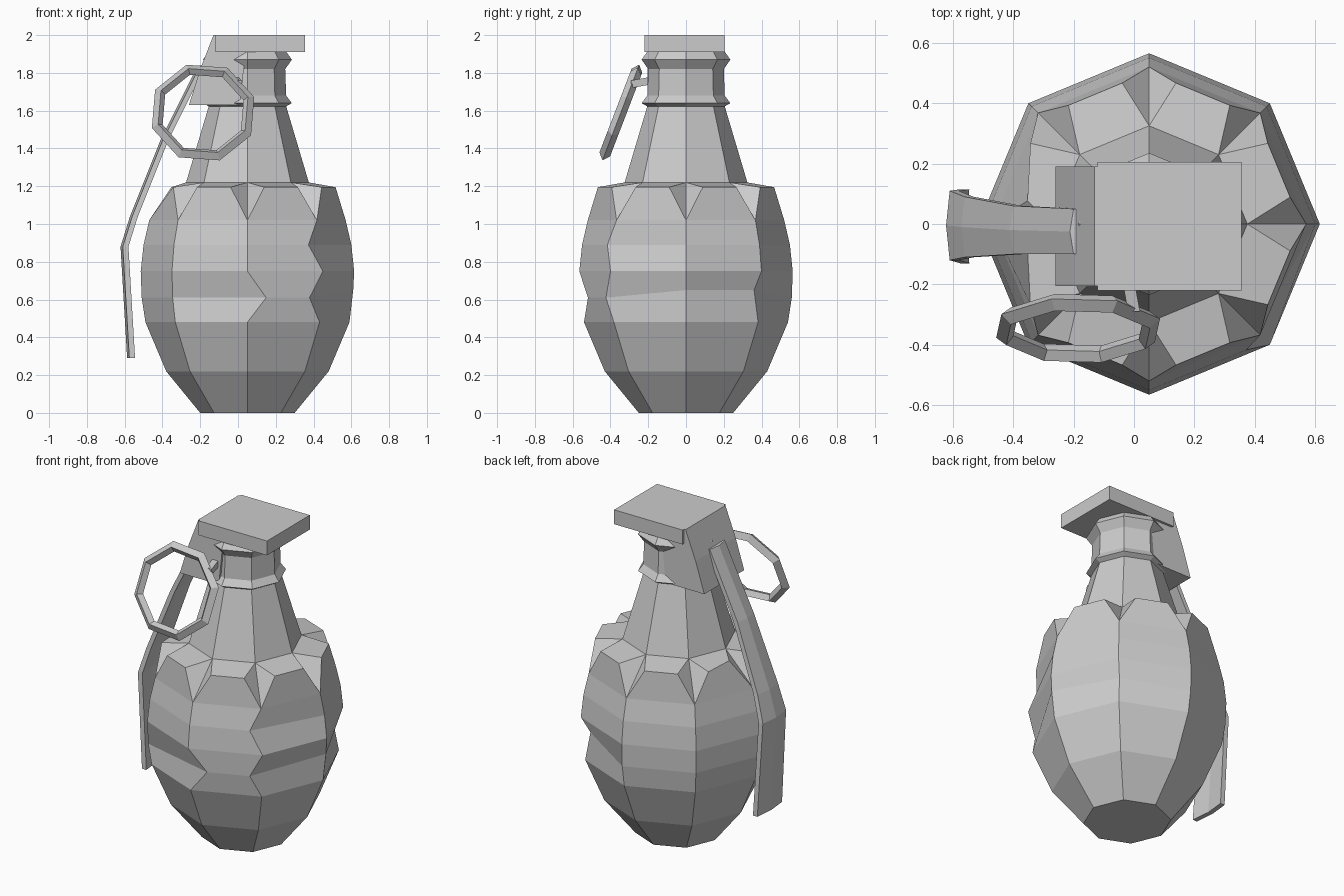
import bpy, bmesh
from math import sin, cos, pi, radians
from mathutils import Vector, Matrix

if "Cube" in bpy.data.objects:
    bpy.data.objects.remove(bpy.data.objects["Cube"])

CX = 0.05   # axis of the body


def finish(name, bm):
    bmesh.ops.recalc_face_normals(bm, faces=bm.faces)
    me = bpy.data.meshes.new(name)
    bm.to_mesh(me)
    bm.free()
    ob = bpy.data.objects.new(name, me)
    bpy.context.collection.objects.link(ob)
    return ob


def polar(r, k, z):
    a = k * pi / 4
    return Vector((CX + r * cos(a), r * sin(a), z))


def bridge(bm, a, b):
    n = len(a)
    for i in range(n):
        j = (i + 1) % n
        bm.faces.new((a[i], a[j], b[j], b[i]))


def loft(name, loops):
    bm = bmesh.new()
    rings = [[bm.verts.new(p) for p in loop] for loop in loops]
    for a, b in zip(rings, rings[1:]):
        bridge(bm, a, b)
    bm.faces.new(rings[0])
    bm.faces.new(rings[-1])
    return finish(name, bm)


# body: eight-sided egg, a few chipped edges, notched shoulder
profile = [(0.25, 0), (0.43, 0.22), (0.54, 0.48), (0.56, 0.61),
           (0.565, 0.75), (0.55, 0.89), (0.52, 1.02)]
bm = bmesh.new()
rings = [[bm.verts.new(polar(r, k, z)) for k in range(8)] for r, z in profile]
for i in (3, 5):
    front, corner = rings[i][6], rings[i][7]
    a, b = front.co.copy(), corner.co.copy()
    corner.co = b.lerp(a, 0.17)
    if i == 3:
        front.co = a.lerp(b, 0.25)
        for k, s in ((1, 0.91), (0, 1.0)):
            v = rings[i][k]
            v.co.x = CX + (v.co.x - CX) * s
            v.co.y *= s
            v.co.z += 0.04
bm.faces.new(rings[0])
for a, b in zip(rings, rings[1:]):
    bridge(bm, a, b)
neck_loop = [bm.verts.new(polar(0.325, k, 1.22)) for k in range(8)]
left, right = [], []
for k in range(8):
    r = 0.41 if k == 4 else 0.475
    left.append(bm.verts.new(polar(r, k - 0.24, 1.195)))
    right.append(bm.verts.new(polar(r, k + 0.24, 1.195)))
for k in range(8):
    n = (k + 1) % 8
    base = rings[-1]
    bm.faces.new((base[k], base[n], left[n], right[k]))
    bm.faces.new((right[k], left[n], neck_loop[n], neck_loop[k]))
    bm.faces.new((base[k], right[k], neck_loop[k]))
    bm.faces.new((base[k], neck_loop[k], left[k]))
# neck
top = [bm.verts.new(polar(0.2, k, 1.64)) for k in range(8)]
bridge(bm, neck_loop, top)
bm.faces.new(top)
finish("body", bm)

# collar and head under the cap
head = [(0.2, 1.62), (0.235, 1.64), (0.205, 1.68), (0.2, 1.82),
        (0.235, 1.87), (0.2, 1.92)]
loft("head", [[polar(r, k, z) for k in range(8)] for r, z in head])

# cap with sloping back
loft("cap_plate", [[(x, y, z) for x, z in
                    ((-0.12, 2.0), (0.355, 2.0), (0.355, 1.91), (-0.12, 1.91))]
                   for y in (-0.22, 0.205)])
loft("cap_back", [[(x, y, z) for x, z in
                   ((-0.13, 2.0), (-0.09, 2.0), (0.04, 1.91), (0.01, 1.63),
                    (-0.26, 1.63), (-0.2, 1.82))]
                  for y in (-0.205, 0.19)])

# safety lever: creased strap, wider towards the bottom
path = [(-0.2, 1.84, -0.1, 0.05), (-0.4, 1.44, -0.1, 0.06),
        (-0.56, 1.04, -0.11, 0.09), (-0.61, 0.88, -0.12, 0.11),
        (-0.575, 0.29, -0.13, 0.115)]
loops = []
for x, z, y0, y1 in path:
    m = (y0 + y1) / 2
    loops.append([(x, y0, z), (x - 0.012, m, z), (x, y1, z),
                  (x + 0.03, y1, z), (x + 0.018, m, z), (x + 0.03, y0, z)])
loft("lever", loops)

# pull ring: eight-sided, leaning forward
bm = bmesh.new()
secs = []
for k in range(8):
    a = k * pi / 4 + radians(18)
    secs.append([bm.verts.new((r * cos(a), y, r * sin(a)))
                 for r, y in ((0.285, 0), (0.25, 0.03), (0.225, 0), (0.25, -0.03))])
for k in range(8):
    bridge(bm, secs[k], secs[(k + 1) % 8])
ring = finish("pull_ring", bm)
ring.matrix_world = Matrix.Translation((-0.185, -0.345, 1.59)) @ Matrix.Rotation(radians(-21), 4, 'X')

# pin holding the ring
loft("pin", [[(x + dx, y, z + dz) for dx, dz in
              ((-0.02, -0.02), (0.02, -0.02), (0.02, 0.02), (-0.02, 0.02))]
             for x, y, z in ((-0.02, -0.18, 1.76), (0.0, -0.29, 1.74))])
